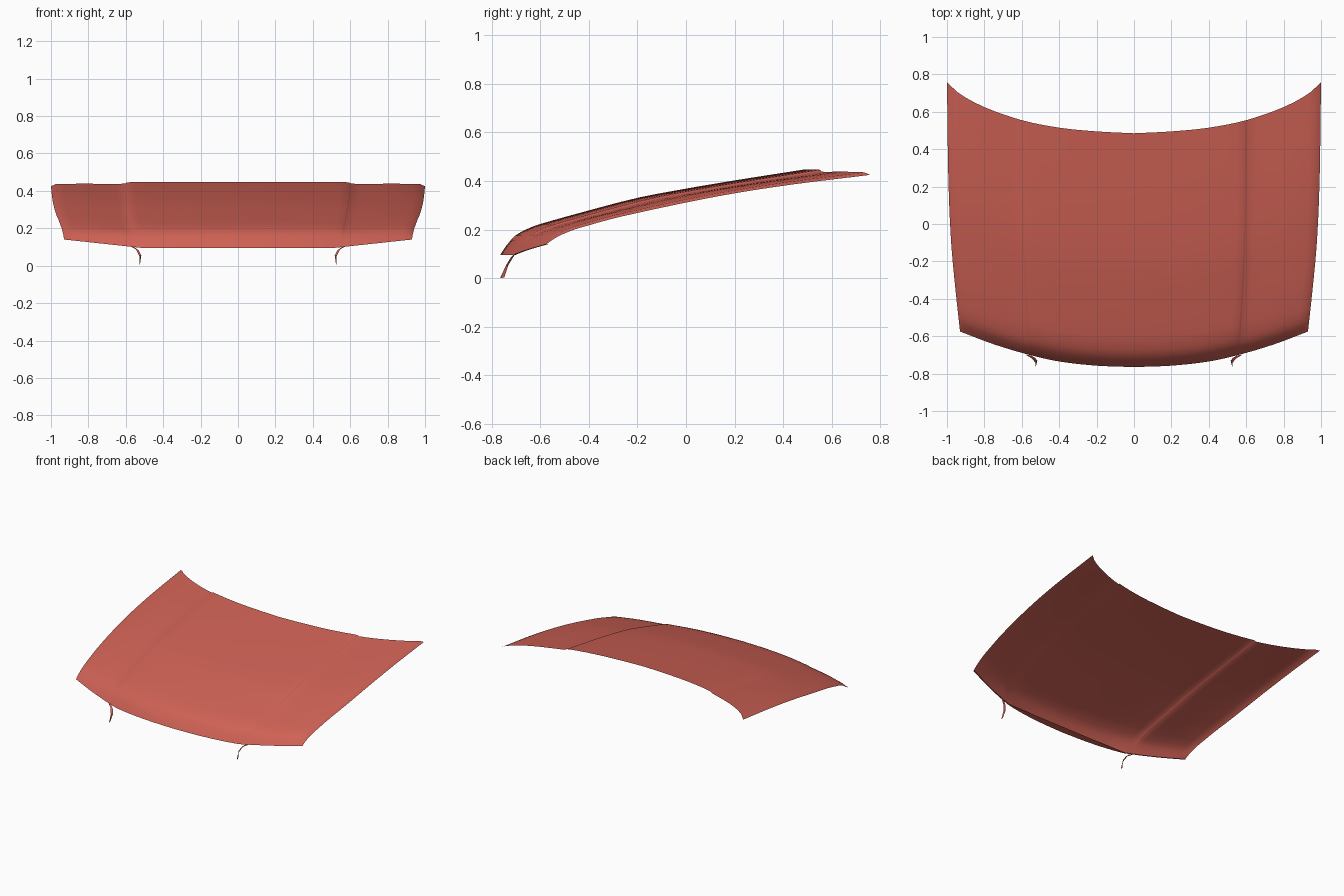
import bpy, bmesh

if "Cube" in bpy.data.objects:
    bpy.data.objects.remove(bpy.data.objects["Cube"])


def curve(table, t):
    """Smooth cubic interpolation through (t, value) pairs."""
    n = len(table)

    def slope(i):
        a, b = table[max(i - 1, 0)], table[min(i + 1, n - 1)]
        return (b[1] - a[1]) / (b[0] - a[0])
    for i in range(n - 1):
        (t0, v0), (t1, v1) = table[i], table[i + 1]
        if t <= t1 or i == n - 2:
            h = t1 - t0
            k = (t - t0) / h
            return ((2*k**3 - 3*k**2 + 1) * v0 + (k**3 - 2*k**2 + k) * h * slope(i)
                    + (3*k**2 - 2*k**3) * v1 + (k**3 - k**2) * h * slope(i + 1))


# Plan outline: y of front and rear edges across the half width, half width along the length
FRONT = [(0, -.765), (.22, -.757), (.43, -.735), (.6, -.70), (.8, -.645), (1, -.575)]
REAR = [(0, .485), (.2, .495), (.4, .515), (.6, .555), (.8, .625), (.93, .695), (1, .757)]
WIDTH = [(0, .93), (.15, .952), (.35, .977), (.6, .992), (1, 1)]
# Height profiles, front to rear: centre line and side edge
CENTRE = [(0, .095), (.02, .133), (.05, .175), (.09, .203), (.13, .222), (.29, .278),
          (.45, .33), (.61, .368), (.77, .402), (1, .447)]
EDGE = [(0, .14), (.03, .167), (.08, .197), (.13, .217), (.22, .25), (.51, .332),
        (.73, .38), (1, .425)]


def smooth(a, b, v):
    k = min(max((v - a) / (b - a), 0), 1)
    return k * k * (3 - 2 * k)


def hood_point(u, s):
    yf, yr = curve(FRONT, u), curve(REAR, u)
    lip = smooth(.0, .05, s) * .010
    w = max(0, (u - .55) / .45)
    z = curve(CENTRE, s) * (1 - w) + (curve(EDGE, s) + lip) * w
    z -= lip * smooth(.975, 1, u)                       # rolled side edge
    crease = smooth(.592, .606, u) * (1 - smooth(.61, .9, u))
    z -= .007 * crease * smooth(0, .1, s)               # long styling crease
    return (u * curve(WIDTH, s), yf + (yr - yf) * s, z)


def make_part(name, rows):
    bm = bmesh.new()
    grid = [[bm.verts.new(p) for p in r] for r in rows]
    for a, b in zip(grid, grid[1:]):
        for i in range(len(a) - 1):
            bm.faces.new((a[i], a[i + 1], b[i + 1], b[i]))
    me = bpy.data.meshes.new(name)
    bm.to_mesh(me)
    bm.free()
    me.materials.append(paint)
    ob = bpy.data.objects.new(name, me)
    bpy.context.collection.objects.link(ob)
    ob.modifiers.new("Mirror", 'MIRROR')
    bpy.ops.object.select_all(action='DESELECT')
    bpy.context.view_layer.objects.active = ob
    ob.select_set(True)
    bpy.ops.object.shade_smooth_by_angle(angle=.6)
    return ob


paint = bpy.data.materials.new("red_paint")
paint.diffuse_color = (.62, .12, .09, 1)
paint.use_nodes = True
paint.node_tree.nodes["Principled BSDF"].inputs["Base Color"].default_value = paint.diffuse_color

# Hood skin, with a flat lip folded back under the nose
us = [i / 20 for i in range(12)] + [.592, .599, .606, .65, .7, .75, .8, .85, .9, .94, .975, .99, 1]
ss = [0, .01, .02, .035, .05, .07, .09, .11, .13, .17] + [.22 + .06 * i for i in range(14)]
rows = [[hood_point(u, s) for u in us] for s in ss]
under_lip = [(x, max(-.705, y + .008), z) for x, y, z in rows[0]]
make_part("hood_panel", [under_lip] + rows)

# Small curved tabs hanging below the front edge
outer = [(.58, -.698, .105), (.545, -.72, .087), (.527, -.742, .05), (.525, -.765, 0)]
inner = [(.55, -.703, .098), (.53, -.715, .080), (.517, -.73, .055), (.525, -.748, .003)]
make_part("front_tab", [inner, outer])
